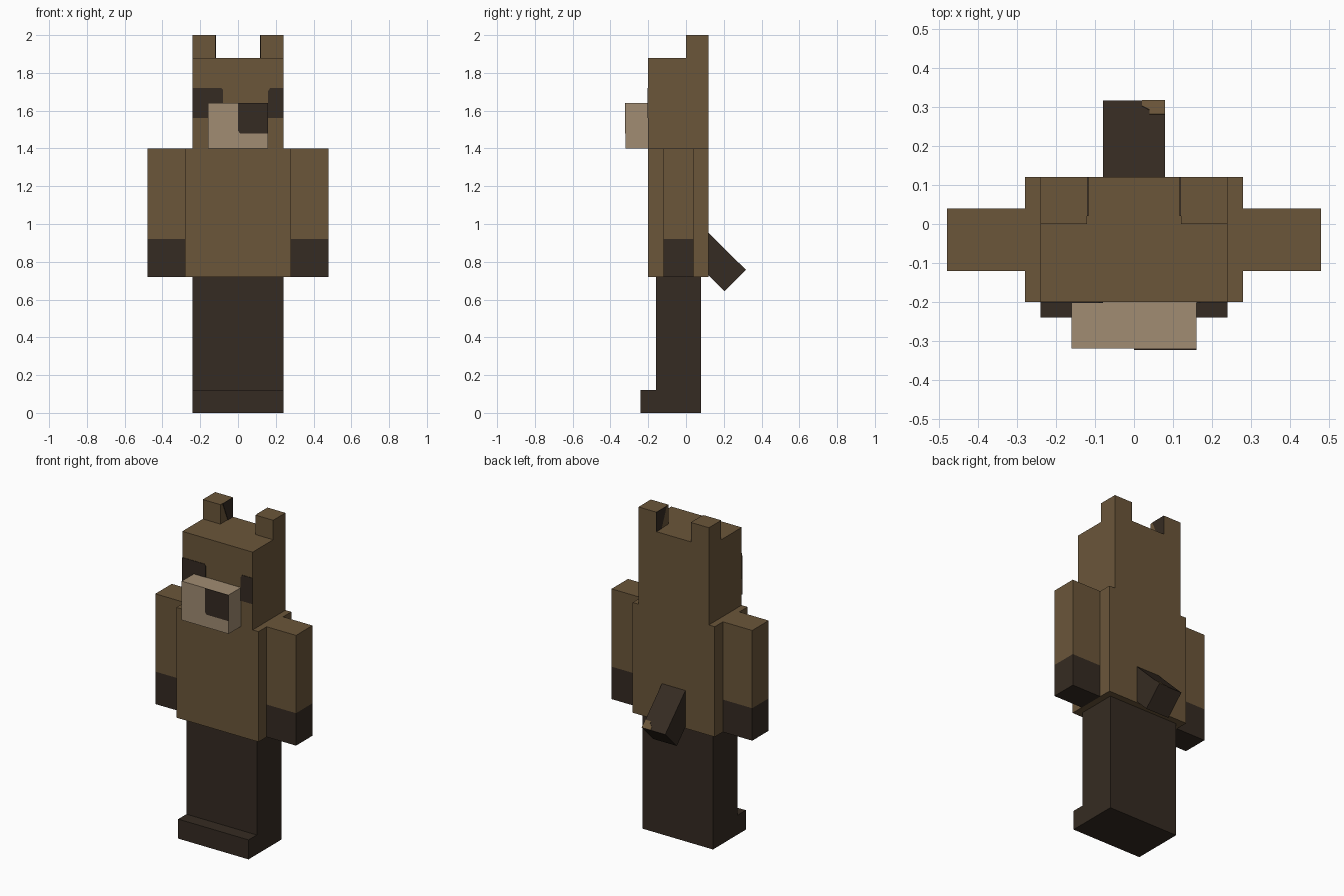
import bpy, bmesh
from math import radians
from mathutils import Matrix, Vector

if "Cube" in bpy.data.objects:
    bpy.data.objects.remove(bpy.data.objects["Cube"])


def make_material(name, rgb):
    mat = bpy.data.materials.new(name)
    mat.use_nodes = True
    mat.diffuse_color = (*rgb, 1)
    node = next(n for n in mat.node_tree.nodes if n.type == 'BSDF_PRINCIPLED')
    node.inputs["Base Color"].default_value = (*rgb, 1)
    return mat


brown = make_material("brown fur", (0.147, 0.093, 0.042))
dark = make_material("dark fur", (0.036, 0.024, 0.016))
tan = make_material("tan muzzle", (0.356, 0.262, 0.171))


def finish(name, bm, mat):
    bmesh.ops.recalc_face_normals(bm, faces=bm.faces)
    mesh = bpy.data.meshes.new(name)
    bm.to_mesh(mesh)
    bm.free()
    mesh.materials.append(mat)
    obj = bpy.data.objects.new(name, mesh)
    bpy.context.collection.objects.link(obj)
    return obj


def box(name, mat, x, y, z, matrix=Matrix()):
    """Box spanning the given (low, high) ranges, placed by a matrix."""
    bm = bmesh.new()
    bmesh.ops.create_cube(bm, size=1)
    for v in bm.verts:
        v.co = Vector([(r[0] + r[1]) / 2 + c * (r[1] - r[0])
                       for c, r in zip(v.co, (x, y, z))])
    bm.transform(matrix)
    return finish(name, bm, mat)


def plate(name, mat, outline, matrix, depth=0.003):
    """Thin painted plate: flat outline raised along the matrix's z axis."""
    bm = bmesh.new()
    face = bm.faces.new([bm.verts.new((u, v, 0)) for u, v in outline])
    out = bmesh.ops.extrude_face_region(bm, geom=[face])["geom"]
    moved = [g for g in out if isinstance(g, bmesh.types.BMVert)]
    bmesh.ops.translate(bm, vec=(0, 0, depth), verts=moved)
    bm.transform(matrix)
    return finish(name, bm, mat)


def front_facing(y):
    return Matrix.Translation((0, y, 0)) @ Matrix.Rotation(radians(90), 4, 'X')


# Trunk, head and muzzle
box("torso", brown, (-0.28, 0.28), (-0.2, 0.12), (0.72, 1.4))
box("head", brown, (-0.24, 0.24), (-0.2, 0.12), (1.4, 1.88))
box("muzzle", tan, (-0.16, 0.16), (-0.32, -0.2), (1.4, 1.64))

# Legs and feet
box("legs", dark, (-0.24, 0.24), (-0.16, 0.08), (0, 0.72))
box("feet", dark, (-0.24, 0.24), (-0.24, -0.16), (0, 0.12))

# Mirrored arms, hands and ears
for side, s in (("left", 1), ("right", -1)):
    arm_x = sorted((s * 0.28, s * 0.48))
    box(side + "_arm", brown, arm_x, (-0.12, 0.04), (0.92, 1.4))
    box(side + "_hand", dark, arm_x, (-0.12, 0.04), (0.72, 0.92))
    box(side + "_ear", brown, sorted((s * 0.12, s * 0.24)), (0, 0.12), (1.88, 2))
    inward = Matrix(((0, 0, -s, s * 0.12), (1, 0, 0, 0), (0, 1, 0, 0), (0, 0, 0, 1)))
    plate(side + "_inner_ear", dark,
          [(0.02, 2), (0.12, 2), (0.12, 1.88), (0.07, 1.88)], inward)

# Face markings
plate("right_eye_patch", dark,
      [(-0.24, 1.56), (-0.08, 1.56), (-0.08, 1.71), (-0.09, 1.72), (-0.24, 1.72)],
      front_facing(-0.2))
plate("left_eye_patch", dark,
      [(0.16, 1.56), (0.24, 1.56), (0.24, 1.72), (0.17, 1.72), (0.16, 1.705)],
      front_facing(-0.2))
plate("nose", dark,
      [(0, 1.495), (0.01, 1.48), (0.16, 1.48), (0.16, 1.64), (0, 1.64)],
      front_facing(-0.32))

# Drooping tail with a small pale mark at its tip
droop = Matrix.Translation((0, 0.147, 0.813)) @ Matrix.Rotation(radians(-45), 4, 'X')
box("tail", dark, (-0.08, 0.08), (-0.16, 0.16), (-0.08, 0.08), droop)
plate("tail_mark", brown,
      [(0.04, 0.11), (0.08, 0.11), (0.08, 0.16), (0.02, 0.16), (0.02, 0.14), (0.04, 0.125)],
      droop @ Matrix.Translation((0, 0, 0.08)), depth=0.002)
